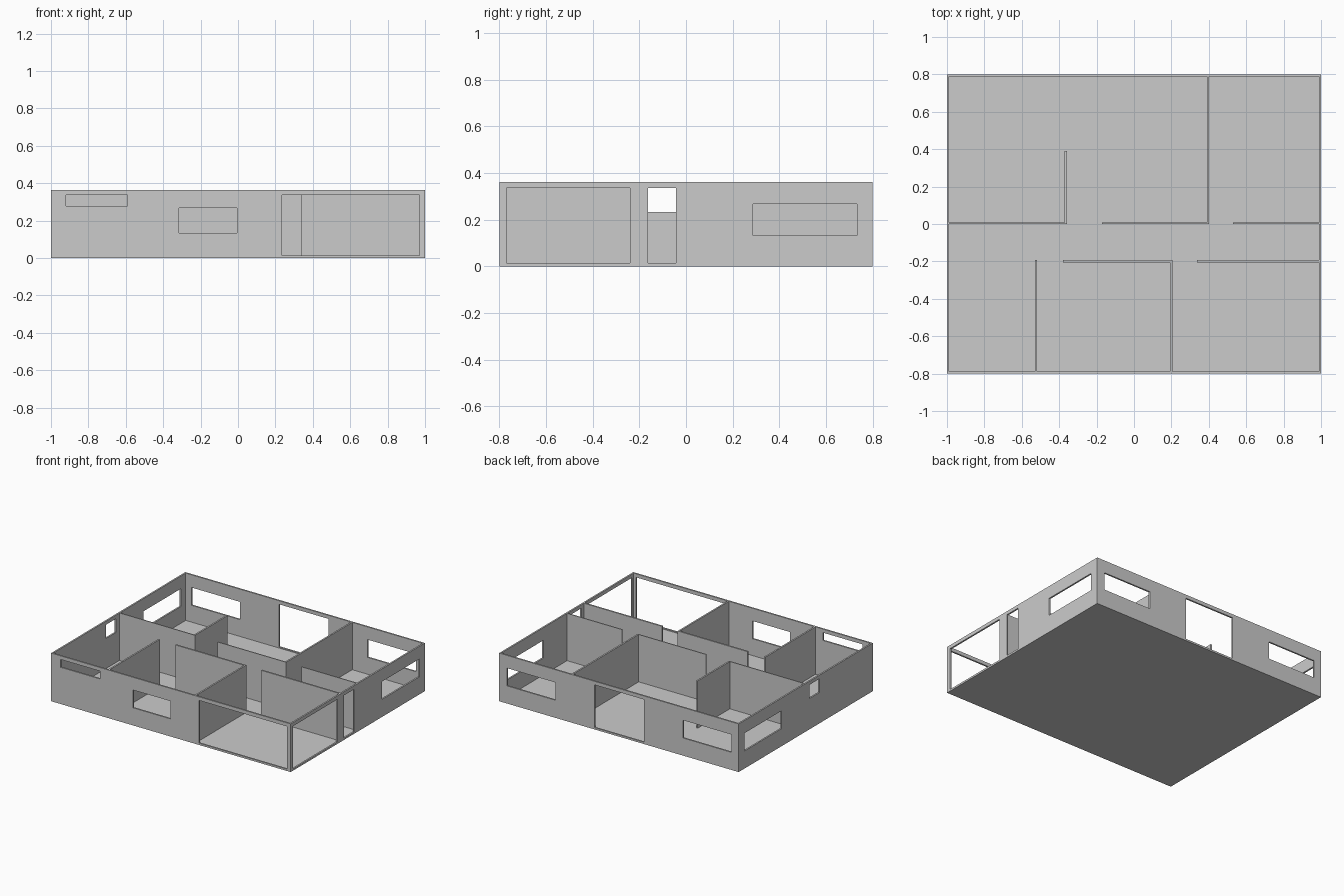
import bpy

if "Cube" in bpy.data.objects:
    bpy.data.objects.remove(bpy.data.objects["Cube"])

H = 0.363      # wall top
FLOOR = 0.006  # slab thickness
T = 0.012      # wall thickness


def box(name, x0, x1, y0, y1, z0, z1):
    bpy.ops.mesh.primitive_cube_add(size=1, location=((x0 + x1) / 2, (y0 + y1) / 2, (z0 + z1) / 2))
    ob = bpy.context.object
    ob.name = name
    ob.scale = (x1 - x0, y1 - y0, z1 - z0)
    bpy.ops.object.transform_apply(location=True, rotation=True, scale=True)
    return ob


def cut(target, cutter):
    cutter.hide_render = True
    mod = target.modifiers.new("opening", 'BOOLEAN')
    mod.operation = 'DIFFERENCE'
    mod.solver = 'EXACT'
    mod.object = cutter
    bpy.context.view_layer.objects.active = target
    bpy.ops.object.modifier_apply(modifier=mod.name)
    bpy.data.objects.remove(cutter)


# Floor slab
box("floor_slab", -1, 1, -0.8, 0.8, 0, FLOOR)

# Outer wall ring
outer = box("outer_walls", -1, 1, -0.8, 0.8, FLOOR, H)
cut(outer, box("room_cutter", -1 + T, 1 - T, -0.8 + T, 0.8 - T, -0.2, 0.6))

# Openings per side: start, end, bottom, top
WINDOW = (0.133, 0.267)
DOOR = (0.014, 0.336)
openings = {
    "front": [(-0.92, -0.59, 0.277, 0.336), (-0.315, -0.005, *WINDOW), (0.235, 0.97, *DOOR)],
    "back": [(-0.94, -0.535, *WINDOW), (-0.21, 0.205, *DOOR), (0.53, 0.935, *WINDOW)],
    "right": [(-0.77, -0.24, *DOOR), (-0.163, -0.043, *DOOR), (0.287, 0.733, *WINDOW)],
    "left": [(-0.163, -0.043, 0.233, 0.336), (0.287, 0.733, *WINDOW)],
}
for side, items in openings.items():
    for a, b, z0, z1 in items:
        if side in ("front", "back"):
            y = -0.8 if side == "front" else 0.8
            c = box("opening_cutter", a, b, y - 0.05, y + 0.05, z0, z1)
        else:
            x = -1 if side == "left" else 1
            c = box("opening_cutter", x - 0.05, x + 0.05, a, b, z0, z1)
        cut(outer, c)

# Interior walls: x range, y range
interior = {
    "corridor_wall_back_left": (-1 + T, -0.371, 0.0, 0.007),
    "corridor_wall_back_middle": (-0.17, 0.39, 0.0, 0.007),
    "corridor_wall_back_right": (0.53, 1 - T, 0.0, 0.007),
    "corridor_wall_front_middle": (-0.38, 0.193, -0.205, -0.193),
    "corridor_wall_front_right": (0.337, 1 - T, -0.205, -0.193),
    "partition_back_short": (-0.371, -0.359, 0.0, 0.39),
    "partition_back_long": (0.39, 0.402, 0.0, 0.8 - T),
    "partition_front_left": (-0.53, -0.518, -0.8 + T, -0.193),
    "partition_front_right": (0.193, 0.205, -0.8 + T, -0.193),
}
for name, (x0, x1, y0, y1) in interior.items():
    box(name, x0, x1, y0, y1, FLOOR, H)
